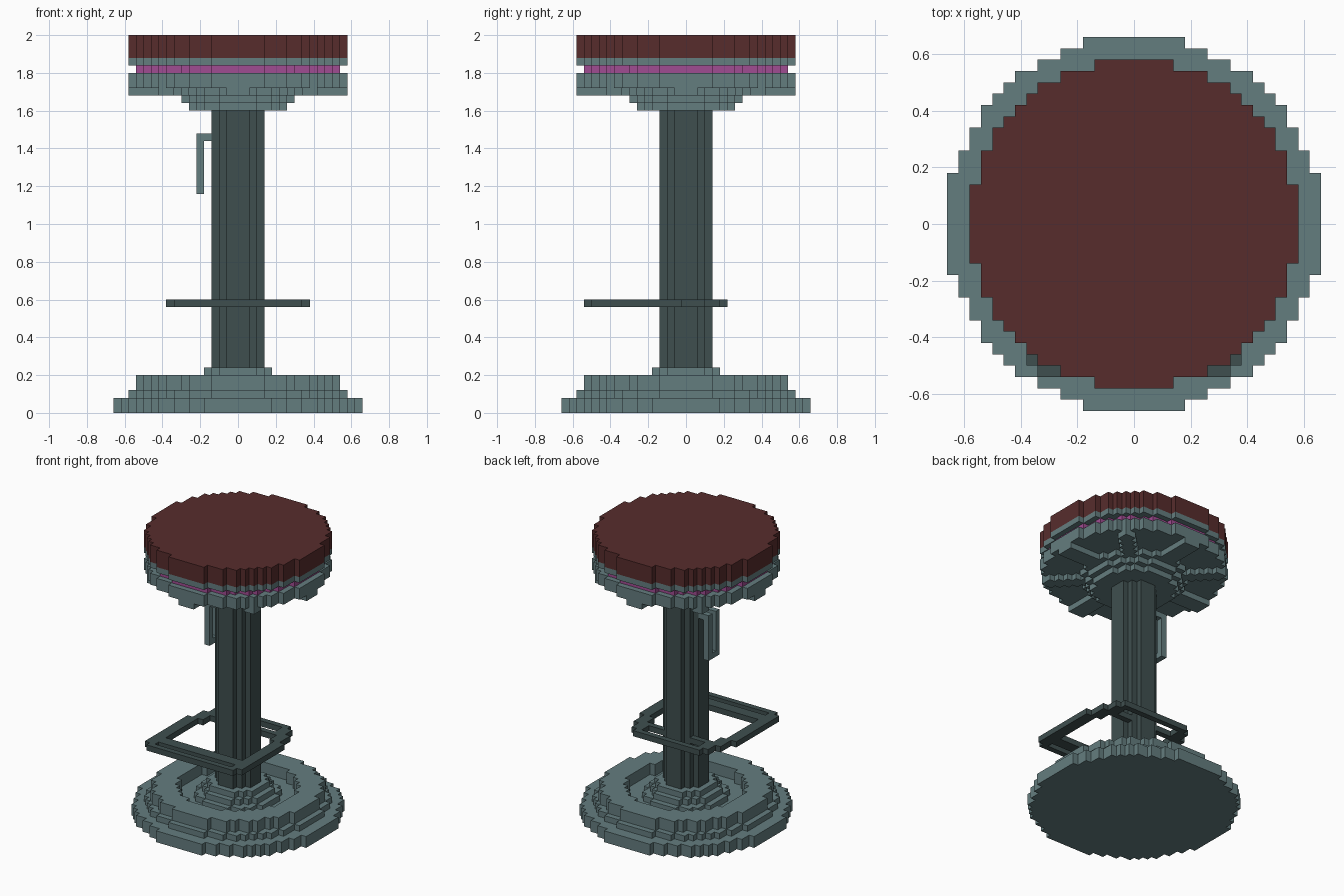
import bpy

if "Cube" in bpy.data.objects:
    bpy.data.objects.remove(bpy.data.objects["Cube"])

S = 0.04  # block size


def material(name, r, g, b):
    m = bpy.data.materials.new(name)
    lin = [((c / 255 + 0.055) / 1.055) ** 2.4 for c in (r, g, b)]
    m.diffuse_color = (*lin, 1)
    m.use_nodes = True
    m.node_tree.nodes["Principled BSDF"].inputs["Base Color"].default_value = m.diffuse_color
    return m


steel = material("steel grey", 100, 125, 127)
iron = material("dark iron", 63, 79, 79)
leather = material("maroon leather", 87, 44, 44)
purple = material("purple trim", 160, 76, 146)


def blocks(name, mat, *slabs):
    """Each slab is (inside(i, j), z0, z1): a stack of flat-sided block layers."""
    verts, faces, index = [], [], {}

    def quad(*pts):
        f = []
        for p in pts:
            key = tuple(round(c, 4) for c in p)
            if key not in index:
                index[key] = len(verts)
                verts.append(key)
            f.append(index[key])
        faces.append(f)

    for inside, z0, z1 in slabs:
        index.clear()
        cells = {(i, j) for i in range(-18, 19) for j in range(-18, 19) if inside(i, j)}
        for i, j in cells:
            x0, x1 = (i - .5) * S, (i + .5) * S
            y0, y1 = (j - .5) * S, (j + .5) * S
            quad((x0, y0, z1), (x1, y0, z1), (x1, y1, z1), (x0, y1, z1))
            quad((x0, y1, z0), (x1, y1, z0), (x1, y0, z0), (x0, y0, z0))
            for di, dj, (ax, ay), (bx, by) in (
                    (0, -1, (x0, y0), (x1, y0)), (1, 0, (x1, y0), (x1, y1)),
                    (0, 1, (x1, y1), (x0, y1)), (-1, 0, (x0, y1), (x0, y0))):
                if (i + di, j + dj) not in cells:
                    quad((ax, ay, z0), (bx, by, z0), (bx, by, z1), (ax, ay, z1))
    me = bpy.data.meshes.new(name)
    me.from_pydata(verts, [], faces)
    me.materials.append(mat)
    ob = bpy.data.objects.new(name, me)
    bpy.context.collection.objects.link(ob)
    return ob


def disc(r, hole=0):
    return lambda i, j: hole * hole <= i * i + j * j <= r * r


# Base: stepped foot with a trough and a central mound
blocks("base", steel,
       (disc(16.5), 0, .08), (disc(14.5), .08, .12), (disc(13.5, 9.5), .12, .20),
       (disc(6.5), .12, .16), (disc(5.5), .16, .20), (disc(4.5), .20, .24))

# Column
blocks("column", iron, (disc(3.5), .24, 1.60))


# Footrest: outline that narrows to the back, with slats and cross bar
def foot_width(j):
    if j < -13 or j > 5:
        return -1
    if j == -13:
        return 8
    return 9 if j < 0 else 8 if j < 3 else 7 if j < 5 else 6


def footrest(i, j):
    w = foot_width(j)
    if abs(i) > w:
        return False
    return (abs(i) >= w - 1 or j in (-13, -11, -10, 2, 5)) and i * i + j * j > 12


blocks("footrest", iron, (footrest, .56, .60))

# Height lever: open loop hanging beside the column
blocks("lever", steel,
       (lambda i, j: -5 <= i <= -4 and abs(j) == 1, 1.44, 1.48),
       (lambda i, j: i == -5 and abs(j) == 1, 1.20, 1.44),
       (lambda i, j: i == -5 and abs(j) <= 1, 1.16, 1.20))


# Seat support: hub, eight ribs and the pan
def ribs(i, j):
    a, b = abs(i), abs(j)
    return disc(14.5)(i, j) and (min(a, b) <= 1 or abs(a - b) <= 1 or disc(8.5)(i, j))


blocks("seat_support", steel,
       (disc(6.5), 1.60, 1.64), (disc(7.5), 1.64, 1.68), (ribs, 1.68, 1.72),
       (disc(14.5), 1.72, 1.80))
blocks("trim_ring", purple, (disc(13.5), 1.80, 1.84))
blocks("seat_rim", steel, (disc(14.5), 1.84, 1.88))
blocks("seat_cushion", leather, (disc(14.5), 1.88, 2.0))
